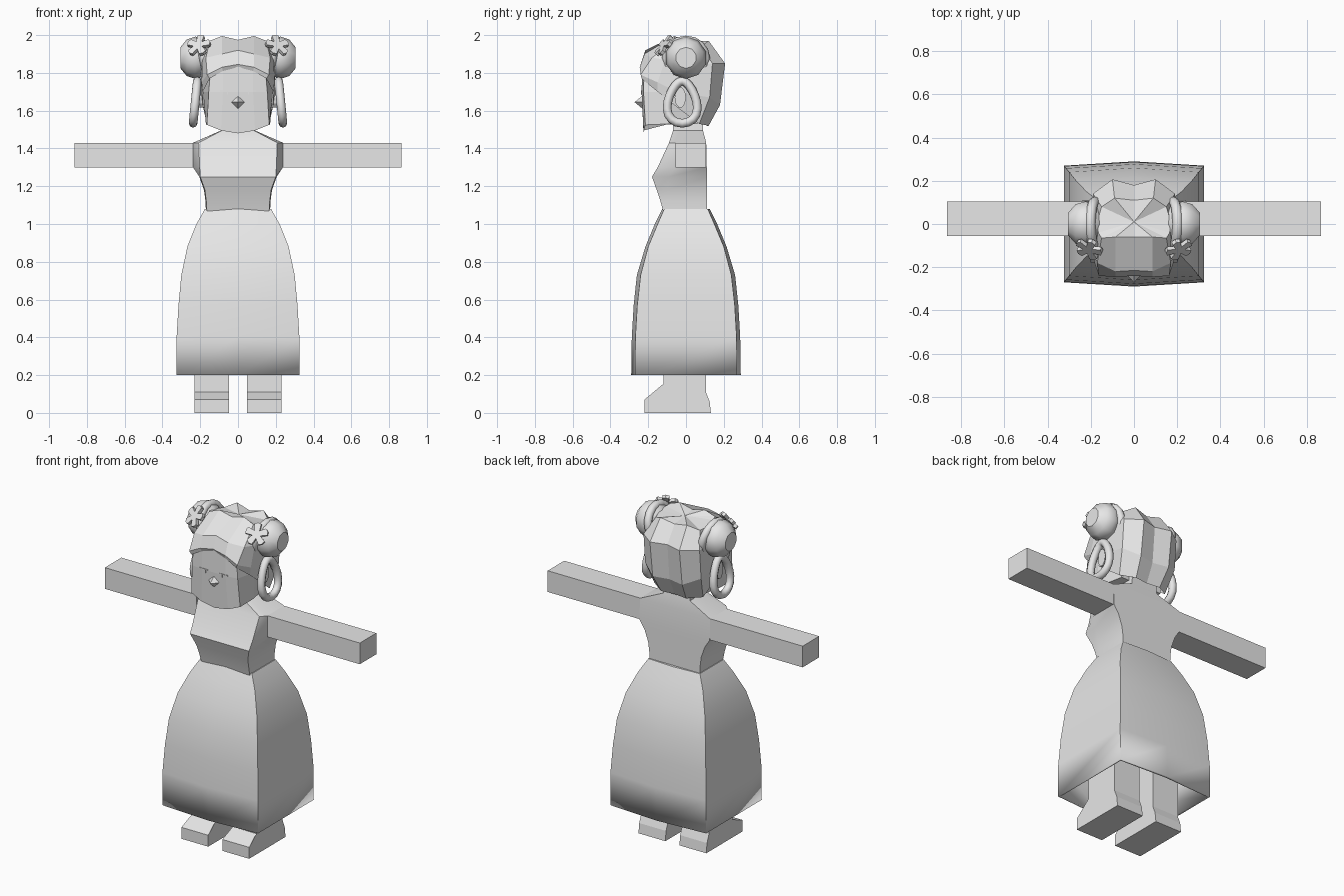
import bpy, bmesh, math
from mathutils import Vector, Matrix

if "Cube" in bpy.data.objects:
    bpy.data.objects.remove(bpy.data.objects["Cube"])

clay = bpy.data.materials.new("grey clay")
clay.diffuse_color = (0.8, 0.8, 0.8, 1)
clay.use_nodes = True
clay.node_tree.nodes["Principled BSDF"].inputs["Base Color"].default_value = clay.diffuse_color


def add(name, verts, faces, smooth=None):
    mesh = bpy.data.meshes.new(name)
    mesh.from_pydata([tuple(v) for v in verts], [], faces)
    bm = bmesh.new()
    bm.from_mesh(mesh)
    bmesh.ops.remove_doubles(bm, verts=bm.verts, dist=1e-5)
    bmesh.ops.recalc_face_normals(bm, faces=bm.faces)
    bm.to_mesh(mesh)
    bm.free()
    mesh.materials.append(clay)
    ob = bpy.data.objects.new(name, mesh)
    bpy.context.collection.objects.link(ob)
    if smooth:
        bpy.ops.object.select_all(action='DESELECT')
        ob.select_set(True)
        bpy.context.view_layer.objects.active = ob
        bpy.ops.object.shade_smooth_by_angle(angle=math.radians(smooth))
    return ob


def loft(name, rings, smooth=None, bottom=True, top=True, wrap=False):
    n, m = len(rings[0]), len(rings)
    verts = [p for r in rings for p in r]
    faces = []
    for i in range(m if wrap else m - 1):
        j = (i + 1) % m
        faces += [(i*n + k, i*n + (k+1) % n, j*n + (k+1) % n, j*n + k) for k in range(n)]
    if bottom and not wrap:
        faces.append(tuple(range(n))[::-1])
    if top and not wrap:
        # fan to a centre point
        c = sum((Vector(p) for p in rings[-1]), Vector()) / n
        verts.append(c)
        faces += [((m-1)*n + k, (m-1)*n + (k+1) % n, len(verts) - 1) for k in range(n)]
    return add(name, verts, faces, smooth)


def mirrored(half):
    """Complete a ring given from front to back on the +x side."""
    return half + [(-x, y, z) for x, y, z in reversed(half) if x > 1e-6]


def prism(name, profile, depth, matrix, smooth=None):
    rings = [[matrix @ Vector((x, y, d)) for x, y in profile] for d in (0, depth)]
    return loft(name, rings, smooth)


def box(name, x0, x1, y0, y1, z0, z1):
    return loft(name, [[(x0, y0, z), (x1, y0, z), (x1, y1, z), (x0, y1, z)] for z in (z0, z1)])


def tube(name, path, radius, sides=8):
    """Closed tube along a loop lying roughly in the yz plane."""
    pts = [Vector(p) for p in path]
    mid = sum(pts, Vector()) / len(pts)
    rings = []
    for i, p in enumerate(pts):
        t = (pts[(i+1) % len(pts)] - pts[i-1]).normalized()
        u = t.cross(Vector((1, 0, 0))).normalized()
        w = t.cross(u)
        rings.append([p + radius * (math.cos(a) * u + math.sin(a) * w)
                      for a in (2*math.pi*k/sides for k in range(sides))])
    return loft(name, rings, 50, wrap=True)


# Skirt: flared shell, slightly peaked at front and back
skirt_rows = [(0.20, 0.325, 0.27, 0.29), (0.40, 0.325, 0.268, 0.287), (0.57, 0.315, 0.258, 0.277),
              (0.73, 0.30, 0.24, 0.26), (0.88, 0.268, 0.20, 0.215), (1.0, 0.22, 0.15, 0.165),
              (1.08, 0.175, 0.115, 0.125)]
skirt = loft("skirt", [mirrored([(0, -c, z), (w, -d, z), (w, d, z), (0, c, z)])
                       for z, w, d, c in skirt_rows], 30, bottom=False)
shell = skirt.modifiers.new("cloth", 'SOLIDIFY')
shell.thickness = 0.015
shell.offset = -1

# Torso with angular bust, shoulders and neck
torso_rows = [(1.07, .165, -.122, .170, -.10, .11), (1.12, .168, -.135, .172, -.10, .11),
              (1.18, .175, -.155, .180, -.10, .11), (1.25, .200, -.180, .205, -.09, .11),
              (1.30, .203, -.150, .238, -.06, .11), (1.43, .208, -.090, .238, -.06, .107),
              (1.495, .085, -.068, .090, -.03, .09), (1.58, .080, -.070, .085, -.03, .09)]
loft("torso", [mirrored([(fx, fy, z), (sx, sy, z), (sx, by, z)])
               for z, fx, fy, sx, sy, by in torso_rows], 32)

# Head
loft("head", [mirrored([(0, -.225, 1.48), (.09, -.225, 1.495), (.165, -.215, 1.525),
                        (.17, -.09, 1.53), (.14, .06, 1.53)]),
              mirrored([(0, -.235, 1.70), (.08, -.235, 1.70), (.155, -.225, 1.70),
                        (.185, -.10, 1.70), (.17, .06, 1.70)]),
              mirrored([(0, -.232, 1.85), (.08, -.232, 1.84), (.145, -.222, 1.82),
                        (.17, -.10, 1.84), (.16, .06, 1.84)])])

# Hair cap, faceted with a parting groove
hair = [
    [(0, -.23, 1.83), (.08, -.238, 1.81), (.15, -.235, 1.77), (.187, -.15, 1.70),
     (.185, -.05, 1.62), (.165, .07, 1.53), (.085, .12, 1.52), (0, .11, 1.52)],
    [(0, -.24, 1.845), (.085, -.245, 1.83), (.163, -.24, 1.79), (.192, -.15, 1.75),
     (.197, -.05, 1.70), (.19, .125, 1.67), (.10, .18, 1.63), (0, .16, 1.63)],
    [(0, -.215, 1.92), (.085, -.22, 1.90), (.17, -.18, 1.88), (.19, -.11, 1.87),
     (.197, -.03, 1.85), (.19, .14, 1.85), (.10, .207, 1.85), (0, .18, 1.85)],
    [(0, -.06, 1.975), (.085, -.06, 1.995), (.15, -.065, 1.97), (.165, -.04, 1.96),
     (.17, .01, 1.95), (.15, .08, 1.94), (.09, .12, 1.97), (0, .11, 1.95)]]
loft("hair", [mirrored(r) for r in hair], bottom=False)

# Nose
nose_rim = [(0, -.23, 1.68), (.037, -.23, 1.645), (0, -.23, 1.61), (-.037, -.23, 1.645)]
add("nose", nose_rim + [(0, -.272, 1.645)], [(k, (k+1) % 4, 4) for k in range(4)] + [(3, 2, 1, 0)])

for s, side in ((1, "left"), (-1, "right")):
    # Arms
    box(side + "_arm", s*.20, s*.865, -.055, .105, 1.30, 1.43)

    # Leg and shoe in one side profile
    leg = [(-.22, 0), (-.22, .07), (-.12, .11), (-.12, .75), (.105, .75), (.105, .11),
           (.125, .06), (.132, 0)]
    to_yz = Matrix(((0, 0, 1, .048 if s > 0 else -.23), (1, 0, 0, 0), (0, 1, 0, 0), (0, 0, 0, 1)))
    prism(side + "_leg", leg, .182, to_yz)

    # Hair bun, turned so its pole faces outward
    bun = []
    for i in range(1, 6):
        a = math.pi * i / 6
        bun.append([(s*(.225 - .092*math.cos(a)), .11*math.sin(a)*math.cos(b),
                     1.88 + .112*math.sin(a)*math.sin(b))
                    for b in (math.pi*(k + .5)/5 for k in range(10))])
    loft(side + "_bun", bun, 40)

    # Braid ring round the bun
    tube(side + "_bun_ring", [(s*(.182 + .02*math.cos(b)), .103*math.sin(b), 1.88 + .093*math.cos(b))
                              for b in (math.pi*k/8 for k in range(16))], .024)

    # Hanging teardrop braid loop
    drop = []
    for k in range(20):
        b = 2*math.pi*k/20
        z = 1.645 + .112*math.cos(b)
        drop.append((s*(.238 - .1*(z - 1.53)), -.02 + .077*math.sin(b)*(1 - .3*math.cos(b)), z))
    tube(side + "_braid_loop", drop, .023)

    # Ear
    ear = [(-.03 + .03*math.cos(b), 1.67 + .055*math.sin(b))
           for b in (math.pi*k/5 for k in range(10))]
    prism(side + "_ear", ear, .035 * s,
          Matrix(((0, 0, 1, s*.175), (1, 0, 0, 0), (0, 1, 0, 0), (0, 0, 0, 1))))

    # Five-petal flower, facing forward, up and outward
    outline = []
    for k in range(5):
        a = math.pi/2 + 2*math.pi*k/5
        outline += [(r*math.cos(a + d), r*math.sin(a + d))
                    for r, d in ((.025, -.63), (.062, -.32), (.066, 0), (.062, .32))]
    turn = Vector((s*.3, -.75, .6)).to_track_quat('Z', 'Y').to_matrix().to_4x4()
    prism(side + "_flower", outline, .02, Matrix.Translation((s*.205, -.108, 1.937)) @ turn)

    # Closed eyelid line and lash
    box(side + "_eyelid", s*.04, s*.095, -.238, -.232, 1.702, 1.707)
    box(side + "_lash", s*.053, s*.058, -.238, -.231, 1.685, 1.705)
